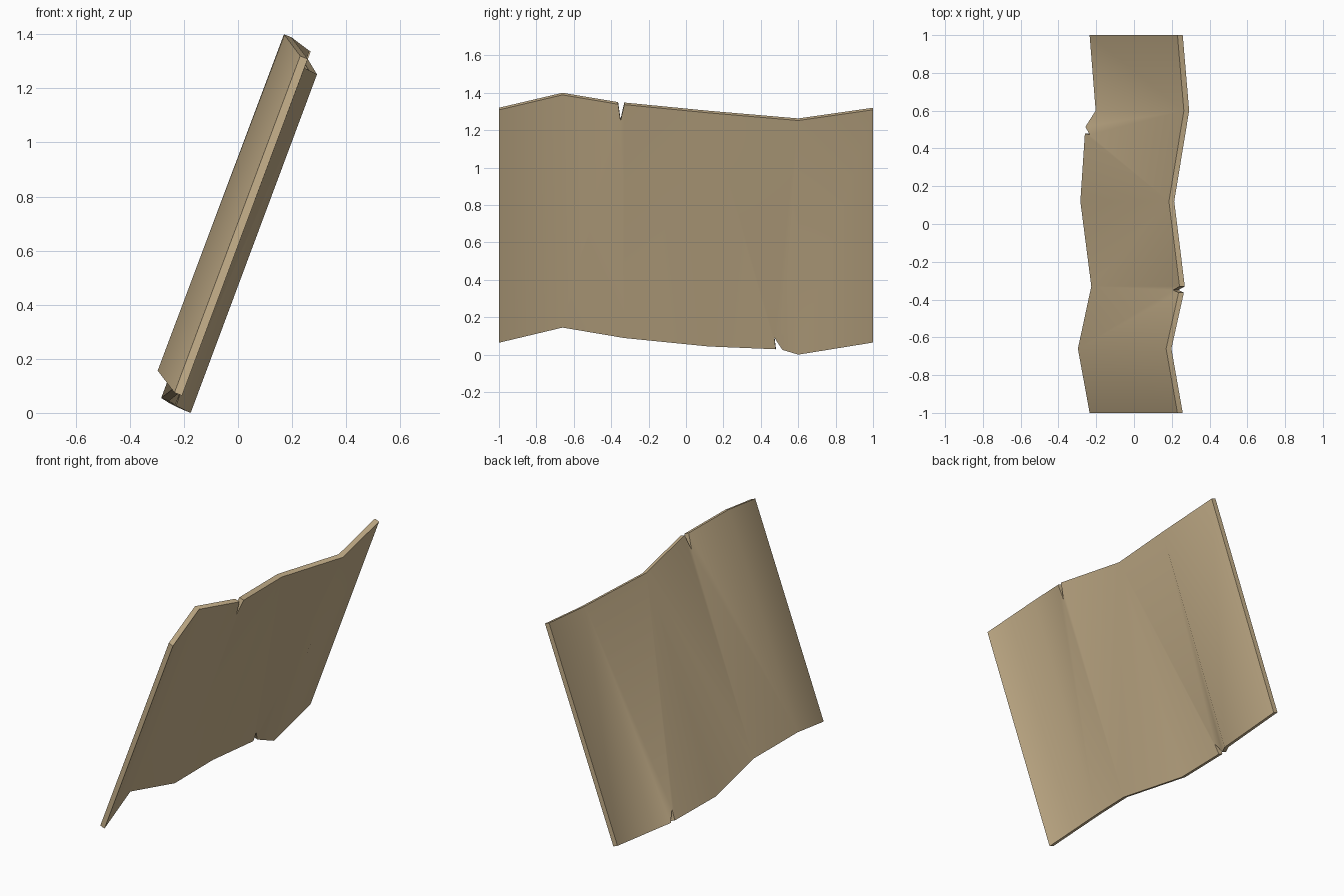
import bpy, bmesh
from mathutils import Vector

if "Cube" in bpy.data.objects:
    bpy.data.objects.remove(bpy.data.objects["Cube"])

# Back outline of the bent sheet (x, y, z), with a torn notch in each long edge
top = {"A": (.230, -1, 1.32), "B": (.170, -.66, 1.40), "C1": (.236, -.363, 1.35),
       "Ct": (.207, -.35, 1.26), "C2": (.241, -.33, 1.348), "D": (.185, .12, 1.304),
       "E": (.264, .60, 1.263), "F": (.230, 1, 1.32)}
bottom = {"a": (-.235, -1, .075), "b": (-.297, -.66, .156), "c": (-.226, -.33, .100),
          "d": (-.284, .12, .055), "e1": (-.260, .48, .040), "et": (-.235, .472, .103),
          "e2": (-.257, .515, .037), "e": (-.203, .60, .0112), "f": (-.235, 1, .076)}
# Folds of the sheet, as patches between named outline points
patches = ["a b B A", "b C1 B", "b Ct C1", "b c Ct", "c C2 Ct", "c D C2", "c d D",
           "d e1 D", "e1 et D", "et E D", "et e2 E", "e2 e E", "e f F E"]
thickness = Vector((.028, 0, -.0112))

bm = bmesh.new()
points = {**top, **bottom}
back = {k: bm.verts.new(p) for k, p in points.items()}
front = {k: bm.verts.new(Vector(p) + thickness) for k, p in points.items()}
for patch in patches:
    names = patch.split()
    bm.faces.new([front[n] for n in names])
    bm.faces.new([back[n] for n in reversed(names)])

# Rim all the way round
loop = list(bottom) + list(reversed(top))
for p, q in zip(loop, loop[1:] + loop[:1]):
    bm.faces.new([back[p], back[q], front[q], front[p]])
bmesh.ops.recalc_face_normals(bm, faces=bm.faces)

mesh = bpy.data.meshes.new("bent_panel")
bm.to_mesh(mesh)
bm.free()
panel = bpy.data.objects.new("bent_panel", mesh)
bpy.context.collection.objects.link(panel)

tan = bpy.data.materials.new("tan")
tan.diffuse_color = (.578, .445, .262, 1)
tan.use_nodes = True
tan.node_tree.nodes["Principled BSDF"].inputs["Base Color"].default_value = tan.diffuse_color
mesh.materials.append(tan)

# Soft folds, sharp rim
bpy.context.view_layer.objects.active = panel
panel.select_set(True)
bpy.ops.object.shade_smooth_by_angle(angle=.9)
